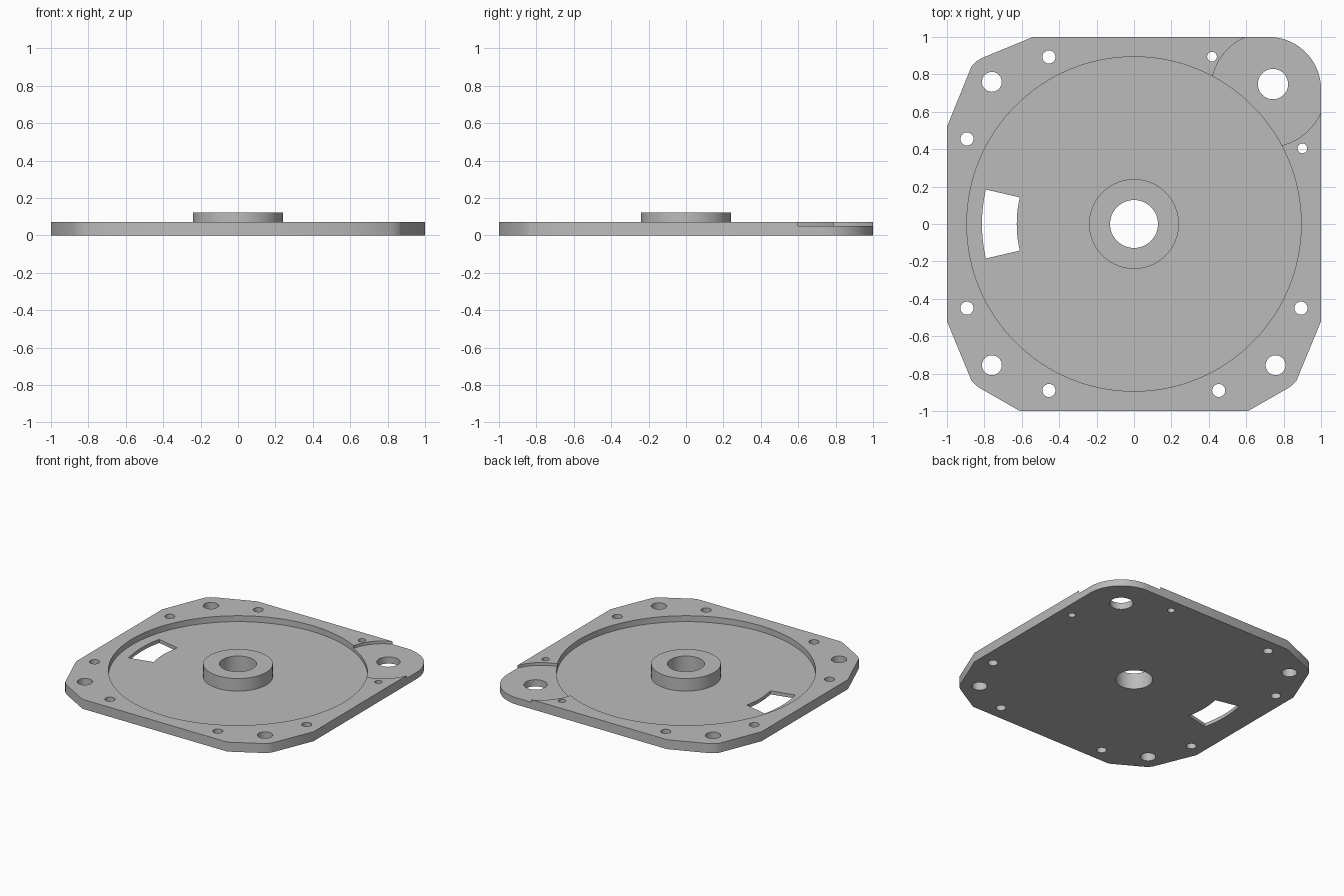
import bpy
import bmesh
from math import sin, cos, pi, radians
from mathutils import Vector

cube = bpy.data.objects.get("Cube")
if cube:
    bpy.data.objects.remove(cube, do_unlink=True)

THICK, FLOOR, PAD, HUB_TOP = 0.072, 0.027, 0.051, 0.123

metal = bpy.data.materials.new("plain grey")
grey = (0.5, 0.5, 0.5, 1)
metal.diffuse_color = grey
metal.use_nodes = True
metal.node_tree.nodes["Principled BSDF"].inputs["Base Color"].default_value = grey


def arc(x, y, r, start, end, steps):
    angles = [radians(start + (end - start) * i / steps) for i in range(steps + 1)]
    return [(x + r * cos(a), y + r * sin(a)) for a in angles]


def circle(x, y, r, steps=48):
    return arc(x, y, r, 0, 360, steps)[:-1]


def rounded(a, corner, b, steps=6):
    """Soft corner from a to b."""
    a, c, b = Vector(a), Vector(corner), Vector(b)
    ts = [i / steps for i in range(steps + 1)]
    return [tuple(a * (1 - t) ** 2 + c * 2 * t * (1 - t) + b * t * t) for t in ts]


def prism(name, outlines, bottom, top):
    """Extrude closed outlines between two heights into one object."""
    bm = bmesh.new()
    for outline in outlines:
        face = bm.faces.new([bm.verts.new((x, y, bottom)) for x, y in outline])
        new = bmesh.ops.extrude_face_region(bm, geom=[face])["geom"]
        verts = [v for v in new if isinstance(v, bmesh.types.BMVert)]
        bmesh.ops.translate(bm, verts=verts, vec=(0, 0, top - bottom))
    bmesh.ops.recalc_face_normals(bm, faces=bm.faces)
    mesh = bpy.data.meshes.new(name)
    bm.to_mesh(mesh)
    bm.free()
    mesh.materials.append(metal)
    obj = bpy.data.objects.new(name, mesh)
    bpy.context.collection.objects.link(obj)
    return obj


def combine(target, tool, operation):
    """Apply a boolean and discard the tool."""
    mod = target.modifiers.new(operation, "BOOLEAN")
    mod.operation, mod.solver, mod.object = operation, "EXACT", tool
    bpy.context.view_layer.objects.active = target
    bpy.ops.object.modifier_apply(modifier=mod.name)
    bpy.data.objects.remove(tool, do_unlink=True)


# Plate outline, anticlockwise from the front right edge
lower_right = rounded((0.82, -0.88), (0.853, -0.86), (0.87, -0.835))
front_edge = [(0.61, -1)] + lower_right + [(1, -0.52)]
mirrored_front = [(-x, y) for x, y in reversed(front_edge)]
back_left = rounded((-0.80, 0.893), (-0.85, 0.872), (-0.87, 0.84))
outline = (front_edge + arc(0.72, 0.72, 0.28, 0, 90, 24)
           + [(-0.54, 1)] + back_left + [(-1, 0.52)] + mirrored_front)
plate = prism("base_plate", [outline], 0, THICK)

# Round recess and the shallow corner pad
combine(plate, prism("recess_cutter", [circle(0, 0, 0.894, 128)], FLOOR, 1), "DIFFERENCE")
combine(plate, prism("pad_cutter", [circle(0.718, 0.718, 0.306, 96)], PAD, 1), "DIFFERENCE")

# Raised centre hub
combine(plate, prism("hub", [circle(0, 0, 0.24, 72)], FLOOR / 2, HUB_TOP), "UNION")

# Bore, corner holes, screw holes and curved window
holes = [circle(0, 0, 0.128, 64), circle(0.743, 0.748, 0.081)]
for x, y in [(-0.76, 0.76), (-0.76, -0.755), (0.757, -0.755)]:
    holes.append(circle(x, y, 0.053))
for x, y in [(-0.455, 0.893), (-0.893, 0.455), (-0.893, -0.45),
             (0.893, -0.45), (-0.455, -0.89), (0.453, -0.89)]:
    holes.append(circle(x, y, 0.035, 32))
for x, y in [(0.417, 0.895), (0.9, 0.404)]:
    holes.append(circle(x, y, 0.026, 32))
holes.append(arc(0, 0, 0.813, 166.9, 193.1, 12) + arc(0, 0, 0.627, 193.1, 166.9, 12))
combine(plate, prism("hole_cutter", holes, -1, 1), "DIFFERENCE")

# Smooth the round walls, keep the edges crisp
bpy.ops.object.select_all(action="DESELECT")
plate.select_set(True)
bpy.context.view_layer.objects.active = plate
bpy.ops.object.shade_smooth_by_angle(angle=radians(30))
